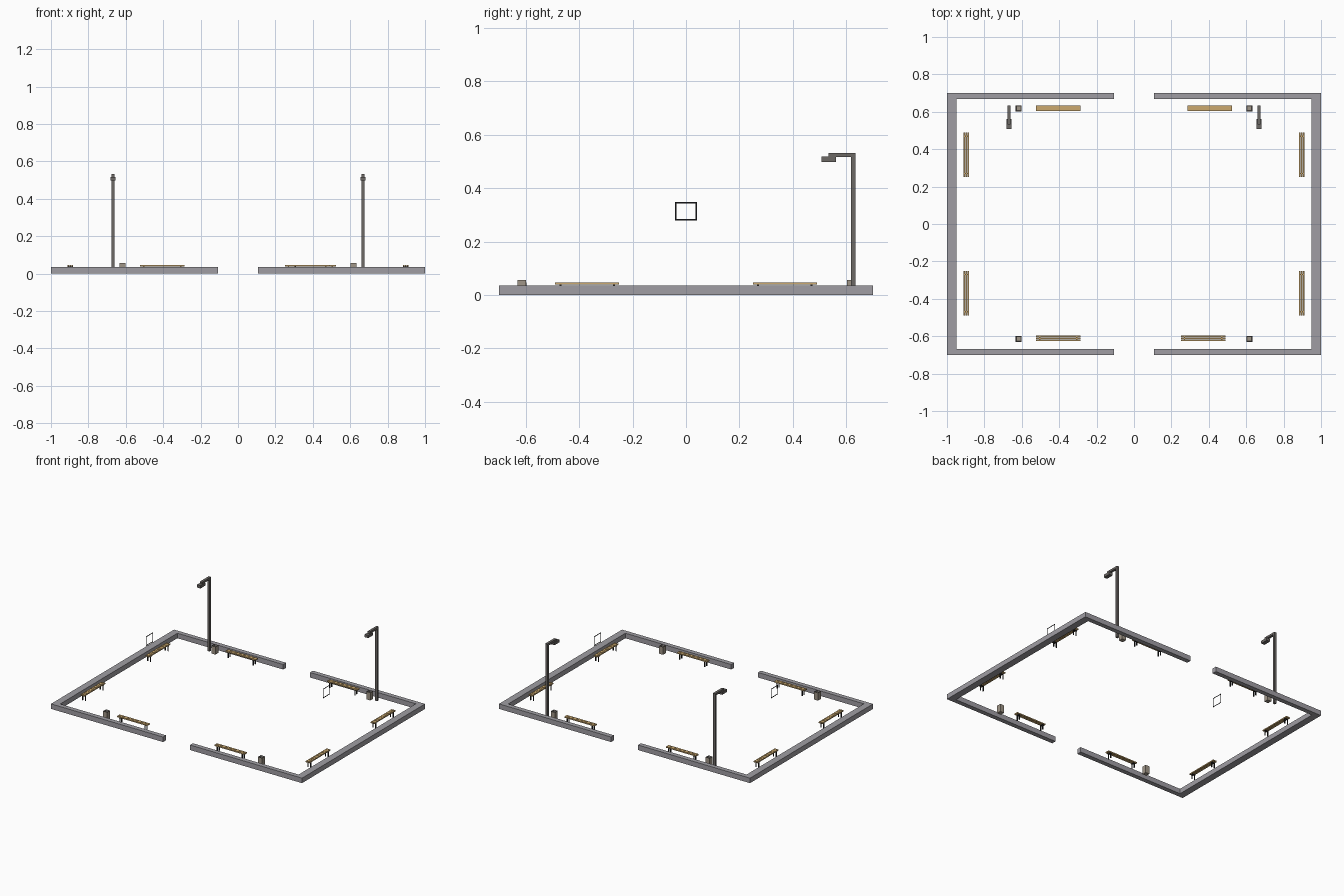
import bpy, bmesh
from mathutils import Vector

if "Cube" in bpy.data.objects:
    bpy.data.objects.remove(bpy.data.objects["Cube"])


def srgb(r, g, b):
    f = lambda c: c / 12.92 if c <= 0.04045 else ((c + 0.055) / 1.055) ** 2.4
    return tuple(f(c / 255) for c in (r, g, b)) + (1,)


def material(name, rgb):
    m = bpy.data.materials.new(name)
    m.diffuse_color = srgb(*rgb)
    m.use_nodes = True
    m.node_tree.nodes["Principled BSDF"].inputs["Base Color"].default_value = m.diffuse_color
    return m


STONE = material("grey stone", (160, 158, 164))
WOOD = material("tan wood", (204, 170, 112))
BLACK = material("black metal", (32, 32, 34))
STEEL = material("lamp grey", (108, 104, 101))
BIN = material("bin taupe", (160, 150, 136))


def finish(name, bm, mats, loc=(0, 0, 0)):
    me = bpy.data.meshes.new(name)
    bm.to_mesh(me)
    bm.free()
    for m in mats:
        me.materials.append(m)
    ob = bpy.data.objects.new(name, me)
    ob.location = loc
    bpy.context.collection.objects.link(ob)
    return ob


def box(bm, x0, x1, y0, y1, z0, z1, mat=0):
    r = bmesh.ops.create_cube(bm, size=1)
    lo, hi = Vector((x0, y0, z0)), Vector((x1, y1, z1))
    for v in r["verts"]:
        v.co = Vector([lo[i] + (v.co[i] + 0.5) * (hi[i] - lo[i]) for i in range(3)])
        for f in v.link_faces:
            f.material_index = mat


def prism(bm, points, depth):
    face = bm.faces.new([bm.verts.new(p) for p in points])
    r = bmesh.ops.extrude_face_region(bm, geom=[face])
    bmesh.ops.translate(bm, vec=depth, verts=[v for v in r["geom"] if isinstance(v, bmesh.types.BMVert)])
    bmesh.ops.recalc_face_normals(bm, faces=bm.faces)


# Low perimeter wall: one C-shaped half per side, leaving two gateways
for side, s in (("left", -1), ("right", 1)):
    outline = [(0.107, -0.7), (1, -0.7), (1, 0.7), (0.107, 0.7),
               (0.107, 0.667), (0.95, 0.667), (0.95, -0.667), (0.107, -0.667)]
    bm = bmesh.new()
    prism(bm, [(s * x, y, 0) for x, y in outline], (0, 0, 0.036))
    finish(side + "_wall", bm, [STONE])


# Benches: three slats on two dark trestles
def bench(name, x, y, along_y):
    bm = bmesh.new()
    for c in (-0.0103, 0, 0.0103):
        box(bm, -0.12, 0.12, c - 0.0045, c + 0.0045, 0.039, 0.047, 0)
    for e in (-0.1, 0.1):
        box(bm, e - 0.004, e + 0.004, -0.014, 0.014, 0.034, 0.039, 1)
        for c in (-0.011, 0.011):
            box(bm, e - 0.003, e + 0.003, c - 0.003, c + 0.003, 0, 0.034, 1)
    ob = finish(name, bm, [WOOD, BLACK], (x, y, 0))
    if along_y:
        ob.rotation_euler.z = 1.5707963


bench("front_left_bench", -0.405, -0.611, False)
bench("front_right_bench", 0.37, -0.611, False)
bench("back_left_bench", -0.405, 0.62, False)
bench("back_right_bench", 0.405, 0.62, False)
for side, s in (("left", -1), ("right", 1)):
    for end, e in (("front", -1), ("back", 1)):
        bench(f"{side}_{end}_side_bench", s * 0.897, e * 0.37, True)

# Litter bins: open box with dark rim
for side, s in (("left", -1), ("right", 1)):
    for end, y in (("front", -0.614), ("back", 0.618)):
        bm = bmesh.new()
        box(bm, -0.016, 0.016, -0.016, 0.016, 0, 0.056)
        top = max(bm.faces, key=lambda f: f.calc_center_median().z)
        r = bmesh.ops.inset_region(bm, faces=[top], thickness=0.005)
        for f in r["faces"]:
            f.material_index = 1
        bmesh.ops.translate(bm, vec=(0, 0, -0.012), verts=top.verts)
        finish(f"{end}_{side}_bin", bm, [BIN, STEEL], (s * 0.617, y, 0))

# Street lamps: post, arm reaching forward, hanging head
for side, s in (("left", -1), ("right", 1)):
    bm = bmesh.new()
    profile = [(0.634, 0), (0.634, 0.532), (0.533, 0.532), (0.533, 0.517), (0.618, 0.517), (0.618, 0)]
    prism(bm, [(-0.009, y, z) for y, z in profile], (0.018, 0, 0))
    finish(side + "_lamp_post", bm, [STEEL], (s * 0.668, 0, 0))
    bm = bmesh.new()
    box(bm, -0.014, 0.014, 0.507, 0.562, 0.498, 0.518)
    finish(side + "_lamp_head", bm, [STEEL], (s * 0.668, 0, 0))

# Floating target outlines: flat hollow squares at each end
for side, s in (("left", -1), ("right", 1)):
    bm = bmesh.new()
    rings = []
    for t in (0, 0.006):
        a, lo, hi = 0.041 - t, 0.279 + t, 0.348 - t
        rings.append([bm.verts.new((s * 0.705, y, z)) for y, z in ((-a, lo), (a, lo), (a, hi), (-a, hi))])
    for i in range(4):
        j = (i + 1) % 4
        quad = [rings[0][i], rings[0][j], rings[1][j], rings[1][i]]
        bm.faces.new(quad if s > 0 else quad[::-1])
    finish(side + "_target_frame", bm, [BLACK])
